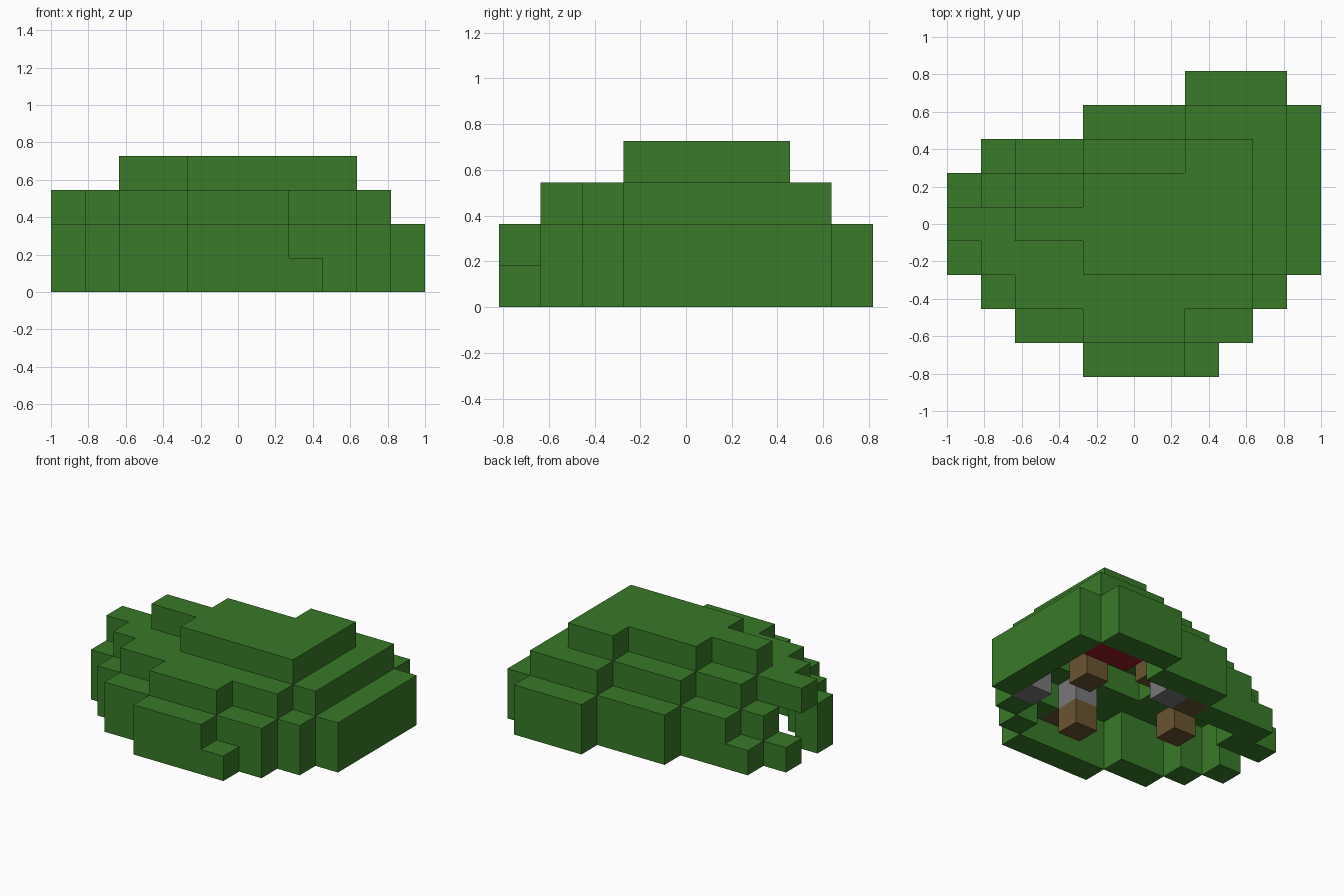
import bpy, bmesh
from mathutils import Vector

if "Cube" in bpy.data.objects:
    bpy.data.objects.remove(bpy.data.objects["Cube"], do_unlink=True)

UNIT = 2 / 11
ORIGIN = Vector((-1, -4.5 * UNIT, 0))


def material(name, rgb):
    mat = bpy.data.materials.new(name)
    mat.use_nodes = True
    colour = (*rgb, 1)
    mat.diffuse_color = colour
    mat.node_tree.nodes["Principled BSDF"].inputs["Base Color"].default_value = colour
    return mat


GREEN = material("leaf green", (0.040, 0.195, 0.021))
BROWN = material("wood brown", (0.142, 0.088, 0.030))
GREY = material("stone grey", (0.19, 0.19, 0.19))
RED = material("dark red", (0.31, 0.013, 0.018))


def layer(rows, level):
    """Cells of one level; rows run from front to back, # marks a block."""
    return {(i, j, level) for j, row in enumerate(rows)
            for i, mark in enumerate(row) if mark == "#"}


def build(name, cells, mat):
    """Join unit blocks into one mesh, keeping only the outer faces."""
    bm = bmesh.new()
    corners = {}

    def corner(p):
        key = tuple(p)
        if key not in corners:
            corners[key] = bm.verts.new(ORIGIN + Vector(p) * UNIT)
        return corners[key]

    for cell in sorted(cells):
        for axis in range(3):
            for side in (0, 1):
                beside = list(cell)
                beside[axis] += 2 * side - 1
                if tuple(beside) in cells:
                    continue
                u, v = (axis + 1) % 3, (axis + 2) % 3
                loop = []
                for du, dv in ((0, 0), (1, 0), (1, 1), (0, 1)):
                    p = list(cell)
                    p[axis] += side
                    p[u] += du
                    p[v] += dv
                    loop.append(corner(p))
                bm.faces.new(loop if side else loop[::-1])
    # Merge flat areas into larger faces
    bmesh.ops.dissolve_limit(bm, angle_limit=0.01, verts=bm.verts, edges=bm.edges)
    mesh = bpy.data.meshes.new(name)
    bm.to_mesh(mesh)
    bm.free()
    mesh.materials.append(mat)
    obj = bpy.data.objects.new(name, mesh)
    bpy.context.collection.objects.link(obj)
    return obj


# Hollow leafy shell: outer wall with a doorway, stepped roof ring, cap
lower_wall = ["....####...",
              "..##....#..",
              ".#.......#.",
              "#.........#",
              "..........#",
              "##........#",
              ".###......#",
              "....###...#",
              ".......###."]
upper_wall = ["....###....",
              "..##...##..",
              ".#.......#.",
              "#.........#",
              "..........#",
              ".#........#",
              "..##......#",
              "....###...#",
              ".......###."]
roof_ring = ["",
             "....###....",
             "..#######..",
             ".###.....#.",
             "##.......#.",
             "..##.....#.",
             "....###..#.",
             ".......###."]
roof_cap = ["", "", "",
            "....#####..",
            "..#######..",
            "....#####..",
            ".......##.."]
shell = set()
for level, rows in enumerate((lower_wall, upper_wall, roof_ring, roof_cap)):
    shell |= layer(rows, level)
build("leafy_shell", shell, GREEN)

# Furnishings inside the shell
build("front_stool", {(6, 2, 0)}, BROWN)
build("front_shelf", {(6, 1, 1)}, BROWN)
build("front_stone", {(6, 2, 1)}, GREY)
build("side_stone", {(9, 3, 0)}, GREY)
build("door_stool", {(3, 4, 0)}, BROWN)
build("back_chest", {(4, 6, 0)}, BROWN)
build("back_stone", {(5, 6, 0)}, GREY)
build("bed_post", {(8, 5, 0)}, BROWN)
build("roof_beam", {(4, 4, 2)}, BROWN)
build("bed", {(8, 7, 0), (9, 7, 0)}, RED)
